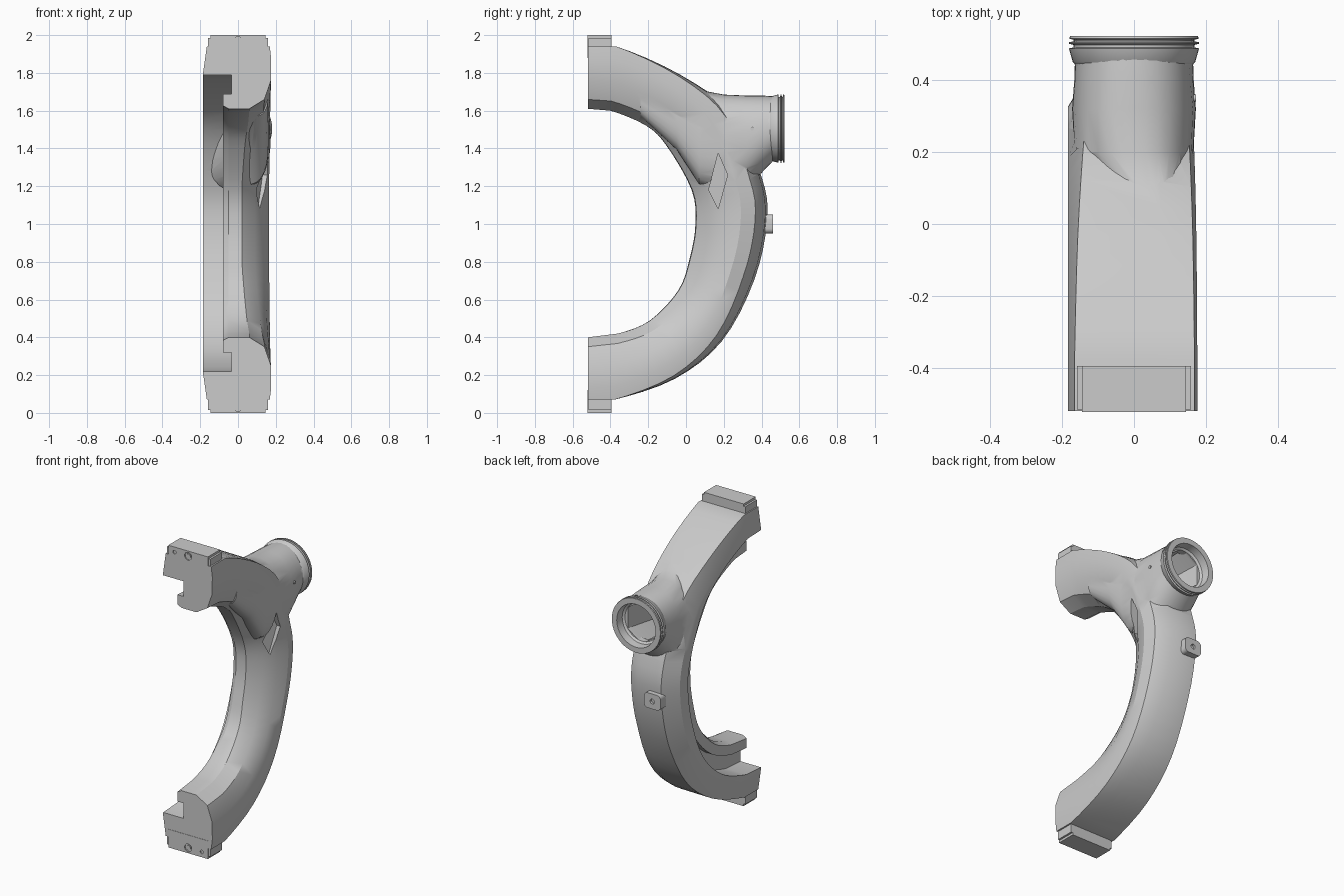
import bpy, bmesh, math
from mathutils import Vector, Matrix

if "Cube" in bpy.data.objects:
    bpy.data.objects.remove(bpy.data.objects["Cube"])


def new_object(name, bm):
    bmesh.ops.recalc_face_normals(bm, faces=bm.faces)
    mesh = bpy.data.meshes.new(name)
    bm.to_mesh(mesh)
    bm.free()
    ob = bpy.data.objects.new(name, mesh)
    bpy.context.collection.objects.link(ob)
    return ob


def loft(name, rings, closed=False):
    bm = bmesh.new()
    vs = [[bm.verts.new(p) for p in r] for r in rings]
    pairs = list(zip(vs, vs[1:])) + ([(vs[-1], vs[0])] if closed else [])
    for a, b in pairs:
        for i in range(len(a)):
            j = (i + 1) % len(a)
            bm.faces.new((a[i], a[j], b[j], b[i]))
    if not closed:
        bm.faces.new(vs[0])
        bm.faces.new(vs[-1])
    return new_object(name, bm)


def ellipse(y, cx, cz, rx, rz, n=32, phase=0.0, power=2.0):
    """Ring facing y; a power above 2 makes it squarer."""
    pts = []
    for i in range(n):
        c, s = math.cos(phase + math.tau * i / n), math.sin(phase + math.tau * i / n)
        k = (abs(c) ** power + abs(s) ** power) ** (-1 / power)
        pts.append((cx + rx * c * k, y, cz + rz * s * k))
    return pts


def box(name, lo, hi, bevel=0.0):
    lo, hi = Vector(lo), Vector(hi)
    bm = bmesh.new()
    bmesh.ops.create_cube(bm, size=1)
    for v in bm.verts:
        v.co = Vector(a * b for a, b in zip(v.co, hi - lo)) + (lo + hi) / 2
    if bevel:
        es = [e for e in bm.edges if abs(e.verts[0].co.y - e.verts[1].co.y) > 1e-4]
        bmesh.ops.bevel(bm, geom=es, offset=bevel, segments=4, affect='EDGES', profile=0.5)
    return new_object(name, bm)


def boolean(ob, tool, op):
    tool.hide_render = True
    mod = ob.modifiers.new(op, 'BOOLEAN')
    mod.operation, mod.object, mod.solver = op, tool, 'EXACT'
    dg = bpy.context.evaluated_depsgraph_get()
    mesh = bpy.data.meshes.new_from_object(ob.evaluated_get(dg))
    ob.modifiers.clear()
    ob.data = mesh
    bpy.data.objects.remove(tool)


def smooth(ob, angle=30):
    bpy.ops.object.select_all(action='DESELECT')
    ob.select_set(True)
    bpy.context.view_layer.objects.active = ob
    bpy.ops.object.shade_smooth_by_angle(angle=math.radians(angle))


def spline(a, b, c, d, t):
    return [0.5 * (2 * q + (r - p) * t + (2 * p - 5 * q + 4 * r - s) * t * t
                   + (3 * q - p - 3 * r + s) * t ** 3) for p, q, r, s in zip(a, b, c, d)]


# Curved arm: cross-section (x, inner-to-outer fraction) at the ends and middle
END = [(-.05, 0), (.06, 0), (.14, .15), (.174, .45), (.176, .8), (.168, 1), (.08, 1), (-.165, 1),
       (-.184, .6), (-.184, .545), (-.035, .545), (-.035, .24), (-.08, .24), (-.08, .05)]
MID = [(-.05, 0), (.02, .01), (.09, .2), (.14, .42), (.165, .63), (.145, .83), (.06, .97), (-.12, 1),
       (-.184, .72), (-.184, .5), (-.035, .5), (-.035, .24), (-.08, .24), (-.08, .05)]
# inner y, z, outer y, z, blend
STATIONS = [(-.52, .40, -.52, .07, 0), (-.36, .42, -.38, .07, 0), (-.19, .49, -.06, .18, .3),
            (-.04, .65, .19, .38, .7), (.02, .82, .36, .70, 1), (.05, 1.0, .43, 1.02, 1),
            (.03, 1.18, .40, 1.25, 1), (-.1, 1.41, .25, 1.58, .6), (-.21, 1.52, -.03, 1.79, .2),
            (-.40, 1.6, -.37, 1.94, 0), (-.52, 1.61, -.52, 1.94, 0)]
rings = []
last = len(STATIONS) - 1
for k in range(last):
    sub = 1 if k in (0, last - 1) else 4
    for s in range(sub):
        iy, iz, oy, oz, m = spline(STATIONS[max(k - 1, 0)], STATIONS[k], STATIONS[k + 1],
                                   STATIONS[min(k + 2, last)], s / sub)
        rings.append((iy, iz, oy, oz, min(max(m, 0), 1)))
rings.append(STATIONS[-1])


def section(iy, iz, oy, oz, m):
    pts = []
    for (x0, t0), (x1, t1) in zip(END, MID):
        x, t = x0 + (x1 - x0) * m, t0 + (t1 - t0) * m
        pts.append((x, iy + (oy - iy) * t, iz + (oz - iz) * t))
    return pts


arm = loft("curved_arm", [section(*r) for r in rings])

# Broad neck that grows out of the upper arm to the round port
neck = loft("neck", [ellipse(-.24, .085, 1.69, .075, .12, power=2.6),
                     ellipse(-.05, .07, 1.575, .09, .18, power=2.6),
                     ellipse(.07, .05, 1.46, .112, .25, power=2.6),
                     ellipse(.2, .0, 1.43, .165, .255, power=2.6),
                     ellipse(.32, 0, 1.44, .172, .24, power=2.4),
                     ellipse(.40, 0, 1.475, .166, .205, power=2.2),
                     ellipse(.46, 0, 1.505, .164, .172)])
boolean(arm, neck, 'UNION')

# Bore with a faceted deep end
bore = loft("bore_cutter", [ellipse(.6, 0, 1.505, .12, .14, 6, math.pi / 2),
                            ellipse(.44, 0, 1.505, .12, .14, 6, math.pi / 2),
                            ellipse(.13, .03, 1.46, .08, .14, 6, math.pi / 2)])
boolean(arm, bore, 'DIFFERENCE')

# Diamond recess on the outer side
diamond = [(.17, 1.375), (.22, 1.26), (.17, 1.08), (.12, 1.18)]
floor_x = [.115, .13, .105, .075]
recess = loft("recess_cutter", [[(x, y, z) for x, (y, z) in zip(floor_x, diamond)],
                                [(.3, y, z) for y, z in diamond]])
boolean(arm, recess, 'DIFFERENCE')
smooth(arm)

# Ribbed collar around the port
PROFILE = [(.42, .16), (.445, .165), (.45, .17), (.488, .181), (.491, .168), (.498, .168),
           (.501, .181), (.505, .181), (.508, .168), (.512, .168), (.515, .18), (.522, .178),
           (.522, .142), (.47, .138), (.46, .125), (.42, .125)]
collar = loft("port_collar", [ellipse(y, 0, 1.505, r, r, 48) for y, r in PROFILE], closed=True)
smooth(collar)

# Bracket pad on the back
pad = box("back_pad", (-.135, .39, .95), (-.015, .46, 1.05), .025)


def disc(name, centre, r, depth, axis='Y', n=16):
    bm = bmesh.new()
    bmesh.ops.create_cone(bm, cap_ends=True, segments=n, radius1=r, radius2=r, depth=depth)
    rot = Matrix.Rotation(math.pi / 2, 4, 'X' if axis == 'Y' else 'Y')
    bmesh.ops.transform(bm, matrix=Matrix.Translation(centre) @ rot, verts=bm.verts)
    return new_object(name, bm)


boolean(pad, disc("hole_cutter", (-.075, .46, 1.0), .016, .03), 'DIFFERENCE')
smooth(pad)

# Mounting blocks at both ends, with locating holes and a bolt boss
for label, flip in (("bottom", 1), ("top", -1)):
    def at(x, y, z):
        return (x * flip, y, 1 + flip * (z - 1))

    def span(name, x, y0, y1, z0, z1):
        zs = sorted((1 + flip * (z0 - 1), 1 + flip * (z1 - 1)))
        return box(name, (-x, y0, zs[0]), (x, y1, zs[1]))

    block = span(label + "_mount_block", .145, -.522, -.395, 0, .12)
    boolean(block, disc("hole_cutter", at(.1, -.522, .035), .012, .04), 'DIFFERENCE')
    boolean(block, disc("hole_cutter", at(0, -.522, .035), .026, .02), 'DIFFERENCE')
    span(label + "_mount_shoulder", .158, -.515, -.395, .015, .11)
    smooth(disc(label + "_mount_bolt", at(0, -.515, .035), .016, .01))

# Small port on the side of the neck
smooth(disc("side_port", (.155, .35, 1.505), .01, .036, 'X'))
